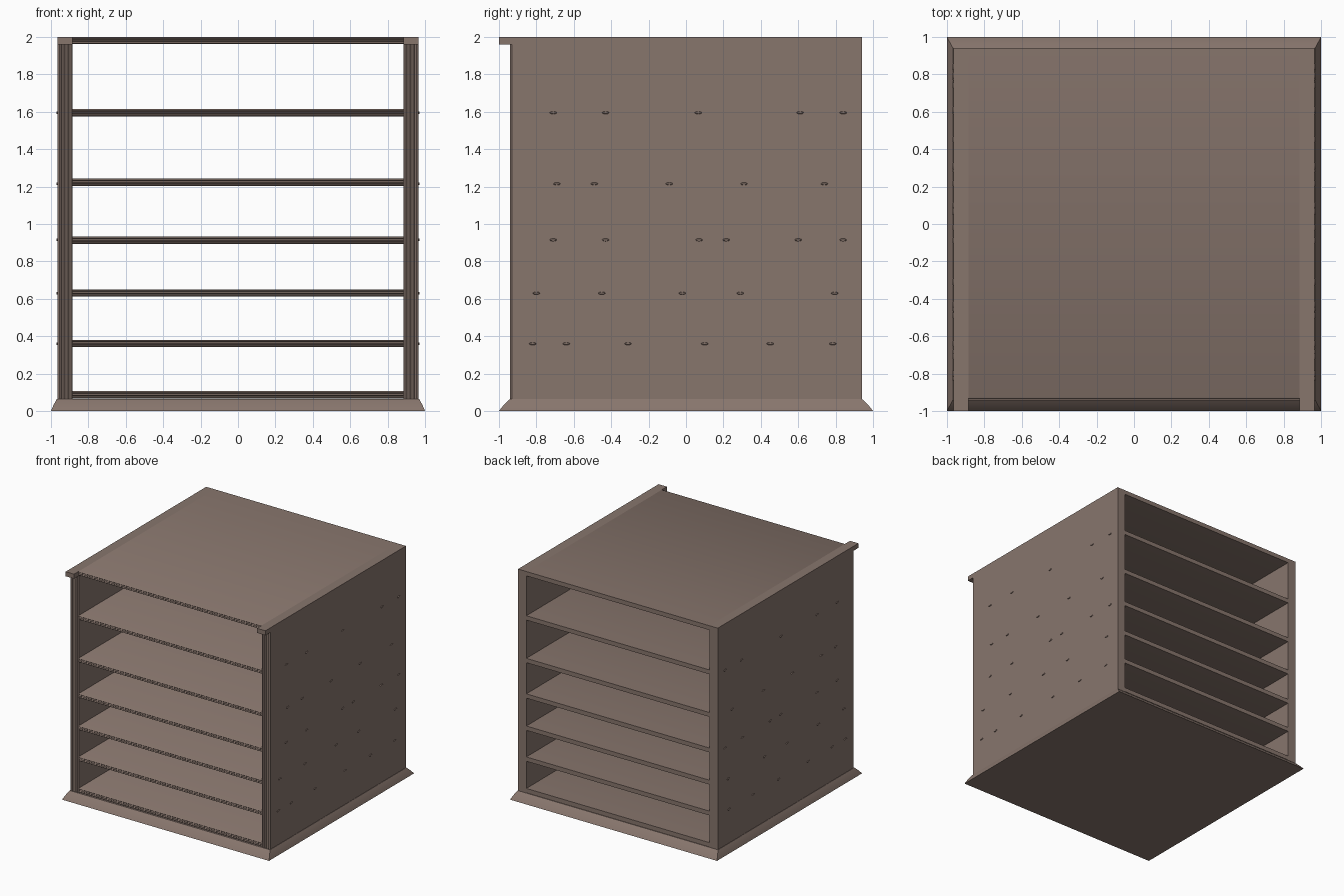
import bpy, bmesh, math
from mathutils import Matrix

if "Cube" in bpy.data.objects:
    bpy.data.objects.remove(bpy.data.objects["Cube"])

brown = bpy.data.materials.new("dull_brown")
brown.diffuse_color = (0.245, 0.18, 0.152, 1)
brown.use_nodes = True
brown.node_tree.nodes["Principled BSDF"].inputs["Base Color"].default_value = brown.diffuse_color


def finish(name, bm, smooth=False):
    bmesh.ops.recalc_face_normals(bm, faces=bm.faces)
    me = bpy.data.meshes.new(name)
    bm.to_mesh(me)
    bm.free()
    ob = bpy.data.objects.new(name, me)
    bpy.context.collection.objects.link(ob)
    me.materials.append(brown)
    if smooth:
        bpy.context.view_layer.objects.active = ob
        ob.select_set(True)
        bpy.ops.object.shade_smooth_by_angle(angle=math.radians(35))
        ob.select_set(False)
    return ob


def box(name, x0, x1, y0, y1, z0, z1):
    bm = bmesh.new()
    m = Matrix.Translation(((x0 + x1) / 2, (y0 + y1) / 2, (z0 + z1) / 2)) \
        @ Matrix.Diagonal((x1 - x0, y1 - y0, z1 - z0, 1))
    bmesh.ops.create_cube(bm, size=1, matrix=m)
    return finish(name, bm)


def reeded_profile(a0, a1, front, back, reeds, depth, steps=6):
    """Outline (a, y): rounded reeds along the front, square at the back."""
    pts = []
    w = (a1 - a0) / reeds
    for r in range(reeds):
        for s in range(steps):
            t = s / steps
            pts.append((a0 + w * (r + t), front + depth * (1 - math.sin(math.pi * t))))
    pts.append((a1, front + depth))
    return pts + [(a1, back), (a0, back)]


def extrude(name, pts, place, e0, e1):
    bm = bmesh.new()
    ends = [[bm.verts.new(place(a, y, e)) for a, y in pts] for e in (e0, e1)]
    bm.faces.new(ends[0])
    bm.faces.new(ends[1])
    n = len(pts)
    for i in range(n):
        j = (i + 1) % n
        bm.faces.new((ends[0][i], ends[0][j], ends[1][j], ends[1][i]))
    return finish(name, bm, True)


# Base with a softly rounded sloping skirt
bm = bmesh.new()
rings = []
for i in range(6):
    t = i / 5
    bulge = 0.06 * math.sin(math.pi * t)
    k = max(0, t - bulge)
    hx, hy, z = 1 - 0.032 * k, 1 - 0.06 * k, 0.065 * t
    rings.append([bm.verts.new((sx * hx, sy * hy, z))
                  for sx, sy in ((-1, -1), (1, -1), (1, 1), (-1, 1))])
bm.faces.new(rings[0])
bm.faces.new(rings[-1])
for lo, hi in zip(rings, rings[1:]):
    for i in range(4):
        j = (i + 1) % 4
        bm.faces.new((lo[i], lo[j], hi[j], hi[i]))
finish("base", bm, True)

# Side panels with vertical reeds on the front edge, and cap rails on top
for s, side in ((-1, "left"), (1, "right")):
    a0, a1 = sorted((s * 0.884, s * 0.965))
    extrude(side + "_panel", reeded_profile(a0, a1, -0.94, 0.94, 4, 0.009),
            lambda a, y, e: (a, y, e), 0.065, 1.96)
    box(side + "_cap_rail", a0, a1, -1, 0.94, 1.96, 2)

# Shelves and top board with horizontal reeds on the front edge
for i, z in enumerate((0.087, 0.362, 0.632, 0.913, 1.223, 1.595, 1.981)):
    name = "top_board" if i == 6 else "shelf_%d" % (i + 1)
    extrude(name, reeded_profile(z - 0.019, z + 0.019, -0.935, 0.94, 3, 0.007),
            lambda a, y, e: (e, y, a), -0.884, 0.884)

# Oval fixing heads on the outer faces, in line with each shelf
heads = {1.595: (-0.71, -0.43, 0.065, 0.61, 0.84),
         1.215: (-0.69, -0.49, -0.09, 0.31, 0.74),
         0.915: (-0.71, -0.43, 0.07, 0.215, 0.60, 0.84),
         0.63: (-0.80, -0.45, -0.02, 0.29, 0.795),
         0.36: (-0.82, -0.64, -0.31, 0.10, 0.45, 0.785)}
bm = bmesh.new()
for z, ys in heads.items():
    for y in ys:
        for s in (-1, 1):
            m = Matrix.Translation((s * 0.966, y, z)) @ Matrix.Diagonal((1, 1, 0.4, 1)) \
                @ Matrix.Rotation(s * math.pi / 2, 4, 'Y')
            bmesh.ops.create_cone(bm, cap_ends=True, segments=12, radius1=0.022,
                                  radius2=0.014, depth=0.01, matrix=m)
finish("fixing_heads", bm)
